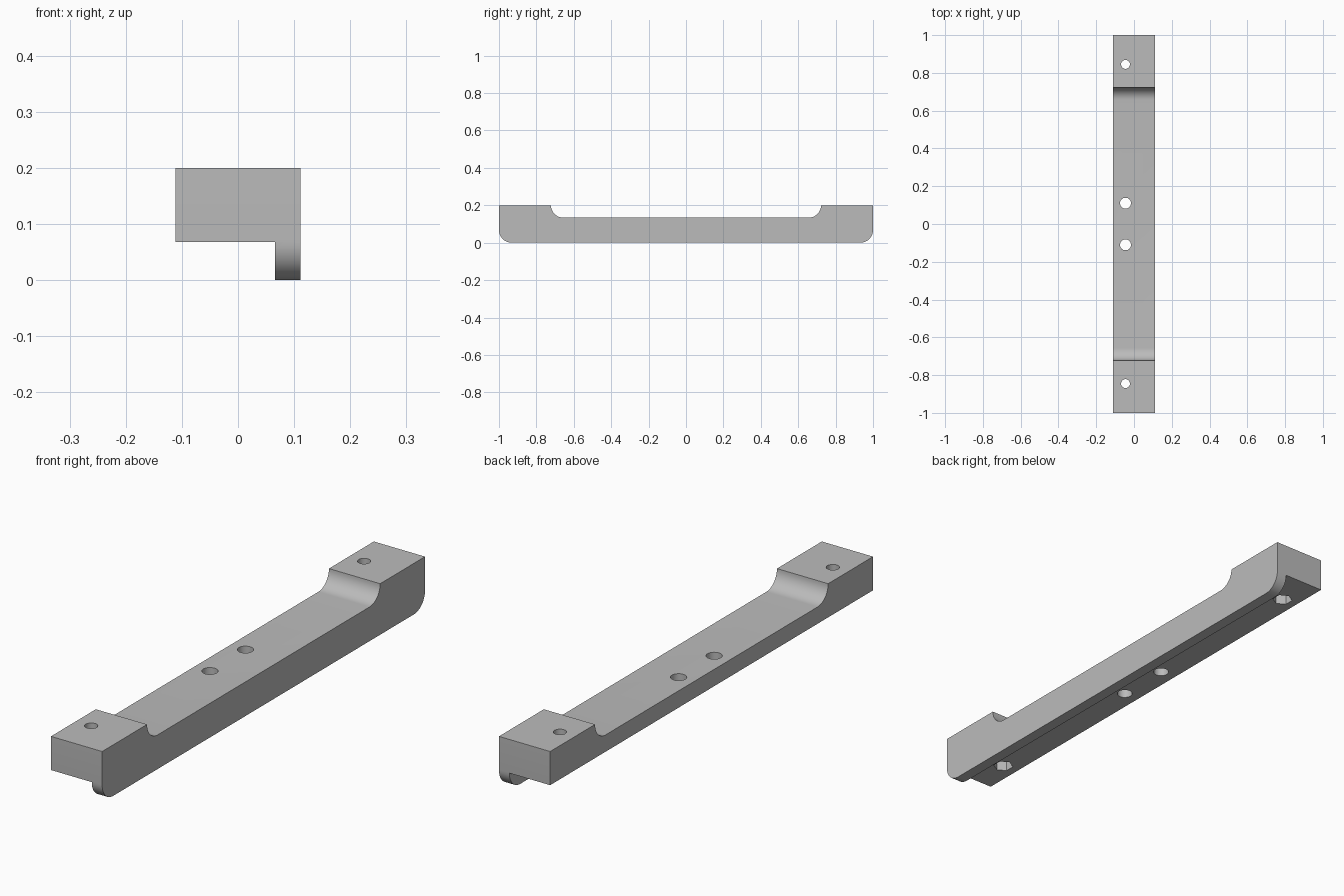
import bpy
import bmesh
from math import pi, sin, cos, radians

cube = bpy.data.objects.get("Cube")
if cube:
    bpy.data.objects.remove(cube, do_unlink=True)

HALF_W, TOP, FLOOR, UNDER = 0.111, 0.2, 0.134, 0.068
LIP_X, HOLE_X, RECESS_Y = 0.066, -0.045, 0.722

grey = bpy.data.materials.new("plain grey")
grey.use_nodes = True
colour = (0.5, 0.5, 0.5, 1)
grey.diffuse_color = colour
grey.node_tree.nodes["Principled BSDF"].inputs["Base Color"].default_value = colour


def arc(cy, cz, r, start, end, steps=12):
    angles = [radians(start + (end - start) * i / steps) for i in range(steps + 1)]
    return [(cy + r * cos(a), cz + r * sin(a)) for a in angles]


def link(name, bm):
    bmesh.ops.recalc_face_normals(bm, faces=bm.faces)
    mesh = bpy.data.meshes.new(name)
    bm.to_mesh(mesh)
    bm.free()
    mesh.materials.append(grey)
    obj = bpy.data.objects.new(name, mesh)
    bpy.context.collection.objects.link(obj)
    return obj


def cutter(name, y, r, sides, z0, z1, turn=0):
    bm = bmesh.new()
    ring = [bm.verts.new((HOLE_X + r * cos(turn + 2 * pi * i / sides),
                          y + r * sin(turn + 2 * pi * i / sides), z0)) for i in range(sides)]
    face = bm.faces.new(ring)
    top = bmesh.ops.extrude_face_region(bm, geom=[face])["geom"]
    bmesh.ops.translate(bm, vec=(0, 0, z1 - z0),
                        verts=[v for v in top if isinstance(v, bmesh.types.BMVert)])
    return link(name, bm)


# Bar: half of the side profile, mirrored and extruded across the width
r = TOP - FLOOR
half = arc(1 - UNDER, UNDER, UNDER, -90, 0) + [(1, TOP)]
half += arc(RECESS_Y - r, TOP, r, 0, -90)
profile = half + [(-y, z) for y, z in reversed(half)]
bm = bmesh.new()
side = bm.faces.new([bm.verts.new((-HALF_W, y, z)) for y, z in profile])
moved = bmesh.ops.extrude_face_region(bm, geom=[side])["geom"]
bmesh.ops.translate(bm, vec=(2 * HALF_W, 0, 0),
                    verts=[v for v in moved if isinstance(v, bmesh.types.BMVert)])
bar = link("bar_with_lip", bm)

# Underside step that leaves the lip along the left edge
bm = bmesh.new()
bmesh.ops.create_cube(bm, size=1)
x0, z0 = -0.3, -0.1
bmesh.ops.scale(bm, vec=(LIP_X - x0, 3, UNDER - z0), verts=bm.verts)
bmesh.ops.translate(bm, vec=((LIP_X + x0) / 2, 0, (UNDER + z0) / 2), verts=bm.verts)
cutters = [link("underside_cutter", bm)]

# Middle holes, end holes and hexagonal nut pockets
for s in (-1, 1):
    cutters.append(cutter("middle_hole_cutter", s * 0.11, 0.029, 32, -0.05, 0.3))
    cutters.append(cutter("end_hole_cutter", s * 0.845, 0.0235, 32, -0.05, 0.3))
    cutters.append(cutter("nut_pocket_cutter", s * 0.845, 0.038, 6, -0.05, 0.13, pi / 2))

bpy.context.view_layer.objects.active = bar
for c in cutters:
    mod = bar.modifiers.new("cut", "BOOLEAN")
    mod.operation = "DIFFERENCE"
    mod.solver = "EXACT"
    mod.object = c
    bpy.ops.object.modifier_apply(modifier=mod.name)
    bpy.data.objects.remove(c, do_unlink=True)

# Smooth the curves, keep the edges sharp
bpy.ops.object.select_all(action="DESELECT")
bar.select_set(True)
bpy.ops.object.shade_smooth_by_angle(angle=radians(30))
